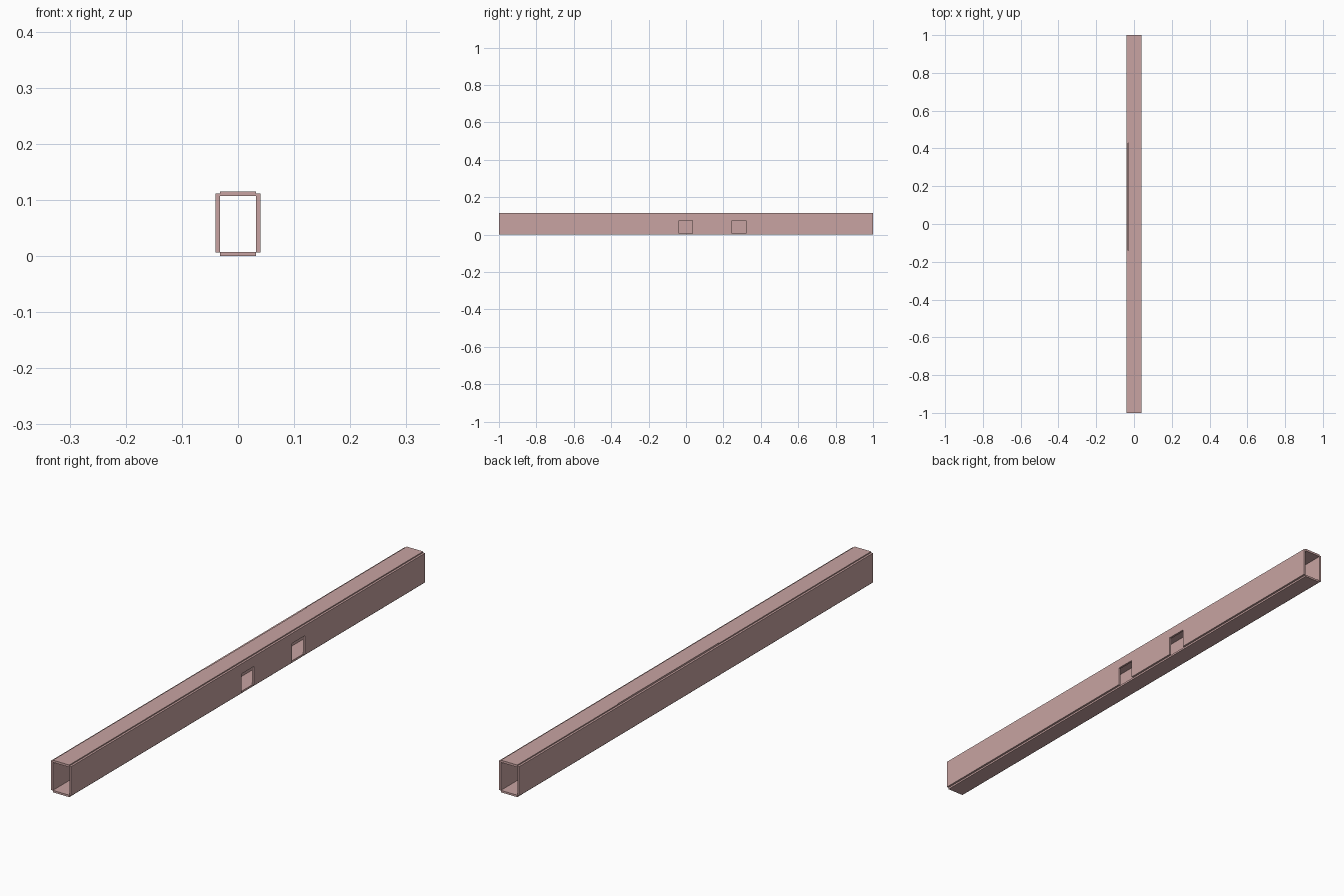
import bpy
import bmesh
from mathutils import Vector

if "Cube" in bpy.data.objects:
    bpy.data.objects.remove(bpy.data.objects["Cube"])

mat = bpy.data.materials.new("dusty_pink")
mat.diffuse_color = (0.58, 0.37, 0.36, 1)
mat.use_nodes = True
mat.node_tree.nodes["Principled BSDF"].inputs["Base Color"].default_value = mat.diffuse_color


def prism(name, outline, axis, lo, hi):
    """Extrude a 2D outline along x or z; the outline is (y, z) or (x, y)."""
    bm = bmesh.new()
    place = (lambda a, b: (lo, a, b)) if axis == "x" else (lambda a, b: (a, b, lo))
    step = Vector((hi - lo, 0, 0)) if axis == "x" else Vector((0, 0, hi - lo))
    face = bm.faces.new([bm.verts.new(place(a, b)) for a, b in outline])
    result = bmesh.ops.extrude_face_region(bm, geom=[face])
    moved = [g for g in result["geom"] if isinstance(g, bmesh.types.BMVert)]
    bmesh.ops.translate(bm, verts=moved, vec=step)
    bmesh.ops.recalc_face_normals(bm, faces=bm.faces)
    mesh = bpy.data.meshes.new(name)
    bm.to_mesh(mesh)
    bm.free()
    mesh.materials.append(mat)
    obj = bpy.data.objects.new(name, mesh)
    bpy.context.collection.objects.link(obj)
    return obj


def rect(a0, a1, b0, b1):
    return [(a0, b0), (a1, b0), (a1, b1), (a0, b1)]


IN, OUT = 0.0325, 0.04
LOW, HIGH = 0.0065, 0.111

# Right wall with two square openings reaching its lower edge
wall = [(-1, HIGH), (-1, LOW)]
for y0, y1 in ((-0.037, 0.034), (0.247, 0.321)):
    wall += [(y0, LOW), (y0, 0.075), (y1, 0.075), (y1, LOW)]
wall += [(1, LOW), (1, HIGH)]
prism("right_wall", wall, "x", IN, OUT)

# Plain left wall
prism("left_wall", rect(-1, 1, LOW, HIGH), "x", -OUT, -IN)

# Top plate with a narrow slot along its left edge
top = [(-IN, -1), (IN, -1), (IN, 1), (-IN, 1),
       (-IN, 0.43), (-0.030, 0.43), (-0.030, -0.14), (-IN, -0.14)]
prism("top_plate", top, "z", 0.107, 0.115)

# Bottom plate
prism("bottom_plate", rect(-IN, IN, -1, 1), "z", 0.0, 0.007)
